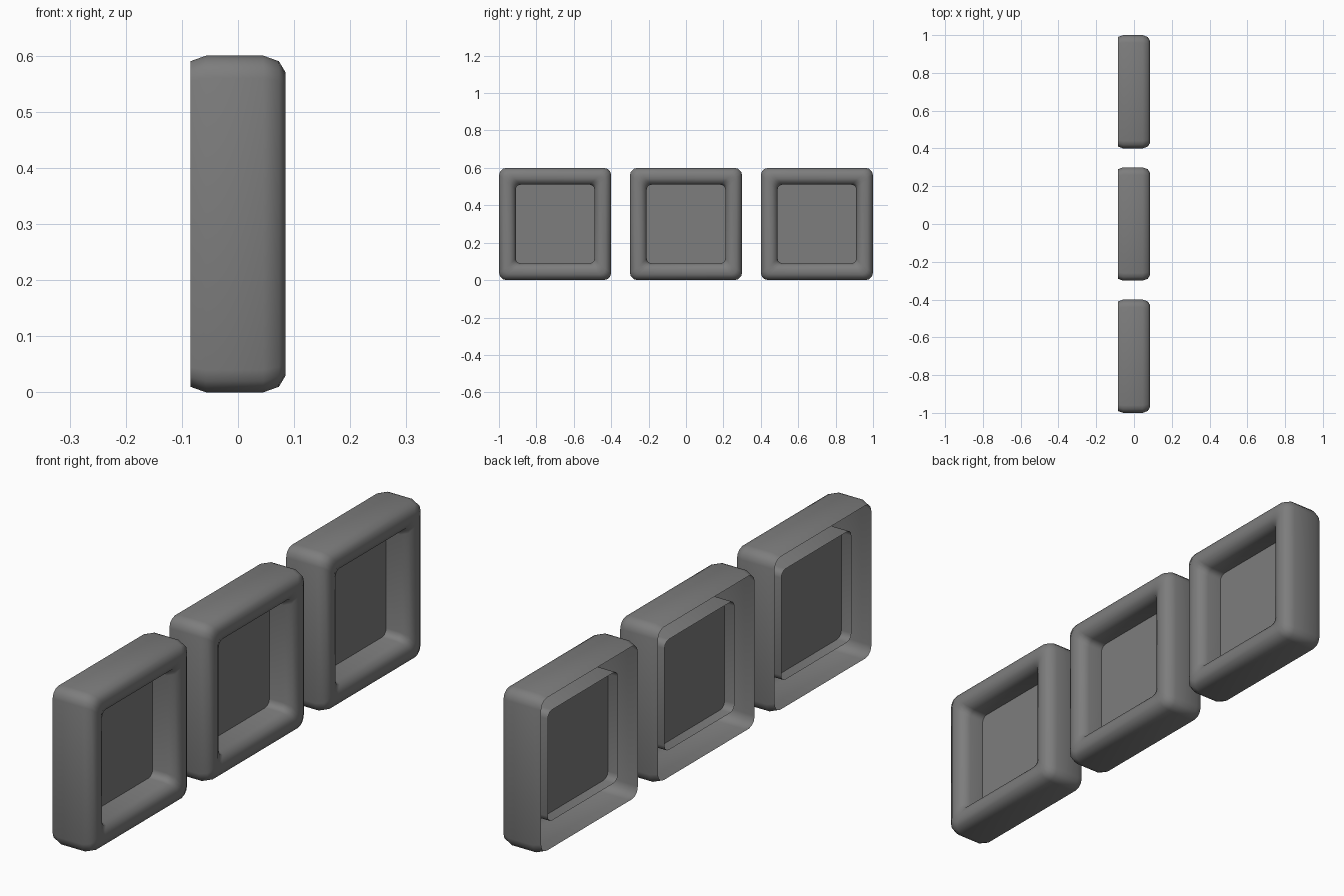
import bpy, bmesh, math

if "Cube" in bpy.data.objects:
    bpy.data.objects.remove(bpy.data.objects["Cube"])

HALF = 0.3        # half size of one square frame
SEG = 3           # segments per rounded corner

# frame cross-section: (x, inset from outer edge, corner radius); open at the back
PROFILE = [(-0.085, 0.01, 0.035), (-0.057, 0.0, 0.04), (0.045, 0.0, 0.04),
           (0.073, 0.01, 0.035), (0.085, 0.03, 0.03), (0.085, 0.058, 0.025),
           (0.073, 0.08, 0.025), (0.045, 0.09, 0.025), (-0.057, 0.09, 0.025)]

# dark grey for all parts
dark = bpy.data.materials.new("dark_grey")
dark.diffuse_color = (0.205, 0.205, 0.205, 1)
dark.use_nodes = True
dark.node_tree.nodes["Principled BSDF"].inputs["Base Color"].default_value = dark.diffuse_color


def rounded_square(bm, x, half, r):
    """Loop of vertices around a rounded square in the yz plane."""
    verts = []
    for q in range(4):
        base = q * math.pi / 2
        cy = math.copysign(half - r, math.cos(base + math.pi / 4))
        cz = math.copysign(half - r, math.sin(base + math.pi / 4))
        for s in range(SEG + 1):
            a = base + s / SEG * math.pi / 2
            verts.append(bm.verts.new((x, cy + r * math.cos(a), cz + r * math.sin(a))))
    return verts


def finish(name, bm, y):
    me = bpy.data.meshes.new(name)
    bm.to_mesh(me)
    bm.free()
    me.materials.append(dark)
    ob = bpy.data.objects.new(name, me)
    ob.location = (0, y, HALF)
    bpy.context.collection.objects.link(ob)
    bpy.ops.object.select_all(action='DESELECT')
    ob.select_set(True)
    bpy.context.view_layer.objects.active = ob
    bpy.ops.object.shade_smooth_by_angle(angle=math.radians(50))


def make_frame(name, y):
    # hollow moulded rim, bridged loop by loop
    bm = bmesh.new()
    loops = [rounded_square(bm, x, HALF - d, r) for x, d, r in PROFILE]
    n = len(loops[0])
    for a, b in zip(loops, loops[1:]):
        for i in range(n):
            j = (i + 1) % n
            bm.faces.new((a[i], a[j], b[j], b[i]))
    finish(name, bm, y)


def make_panel(name, y):
    # thin sheet set inside the opening
    bm = bmesh.new()
    bm.faces.new(rounded_square(bm, -0.015, HALF - 0.09, 0.025))
    finish(name, bm, y)


for label, y in (("near", -0.7), ("middle", 0.0), ("far", 0.7)):
    make_frame("frame_" + label, y)
    make_panel("panel_" + label, y)
